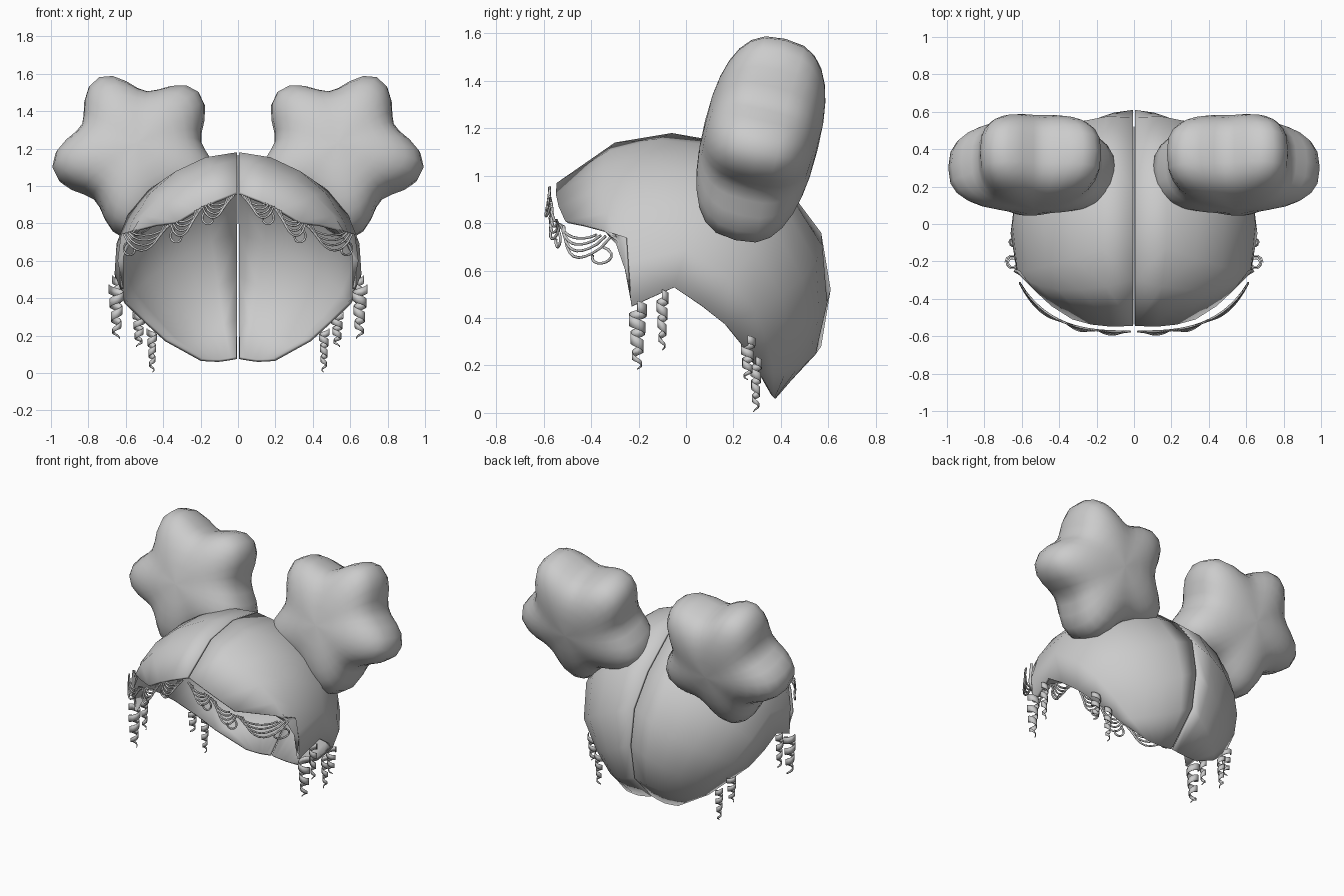
import bpy, math
from mathutils import Vector

if "Cube" in bpy.data.objects:
    bpy.data.objects.remove(bpy.data.objects["Cube"])

HEAD = Vector((0, 0.02, 0.57))
RAD = Vector((0.65, 0.59, 0.61))


def make_object(name, verts, faces, thickness=0.0, angle=50):
    me = bpy.data.meshes.new(name)
    me.from_pydata([tuple(v) for v in verts], [], faces)
    ob = bpy.data.objects.new(name, me)
    bpy.context.collection.objects.link(ob)
    if thickness:
        s = ob.modifiers.new("thickness", 'SOLIDIFY')
        s.thickness = thickness
        s.offset = -1
    m = ob.modifiers.new("mirror", 'MIRROR')
    m.use_mirror_merge = False
    bpy.ops.object.select_all(action='DESELECT')
    ob.select_set(True)
    bpy.context.view_layer.objects.active = ob
    bpy.ops.object.shade_smooth_by_angle(angle=math.radians(angle))
    return ob


def grid_faces(rows, cols, wrap=False):
    n = cols if wrap else cols - 1
    return [(i * cols + j, i * cols + (j + 1) % cols,
             (i + 1) * cols + (j + 1) % cols, (i + 1) * cols + j)
            for i in range(rows - 1) for j in range(n)]


# Hair cap: arcs from the centre parting down to the hairline
def to_unit(p):
    d = Vector(p) - HEAD
    return Vector([d[k] / RAD[k] for k in range(3)])


def arc(a, b, t):
    return a.normalized().slerp(b.normalized(), t) * (a.length * (1 - t) + b.length * t)


parting = [(-.545, .97), (-.30, 1.14), (-.06, 1.18), (.20, 1.135), (.42, .96),
           (.57, .76), (.61, .52), (.57, .28), (.37, .075)]
edge = [(.61, -.25, .74), (.635, -.24, .60), (.63, -.23, .45), (.66, -.05, .53),
        (.645, .07, .45), (.605, .17, .37), (.50, .25, .27), (.39, .31, .17),
        (.20, .37, .065)]
COLS = 6
verts = []
for i, (p, e) in enumerate(zip(parting, edge)):
    a, b = to_unit((.006, *p)), to_unit(e)
    mid = to_unit((.33, -.51, .81)) if i == 0 else arc(a, b, .5) * 1.01
    for j in range(COLS + 1):
        t = 2 * j / COLS
        d = arc(a, mid, t) if t <= 1 else arc(mid, b, t - 1)
        verts.append(HEAD + Vector([d[k] * RAD[k] for k in range(3)]))
make_object("hair_cap", verts, grid_faces(len(edge), COLS + 1), .018)


# Five-lobed puffs, leaning back
def spow(v, p):
    return math.copysign(abs(v) ** p, v)


SEG, RINGS, TILT = 40, 14, math.radians(14)
verts = []
for i in range(RINGS + 1):
    phi = math.pi * min(max(i / RINGS, .002), .998)
    s, c = spow(math.sin(phi), .8), spow(math.cos(phi), .75)
    for j in range(SEG):
        th = 2 * math.pi * j / SEG
        lobe = math.cos(5 * (th - math.radians(62)))
        fat = .012 * max(0, math.cos(th - math.radians(195)))
        r = (.398 + fat) * s + .064 * lobe * s ** 3
        depth = -.245 * c * (1 + .09 * lobe * s ** 3)
        x, v = r * math.cos(th), r * math.sin(th)
        verts.append((.537 + x, .318 + depth * math.cos(TILT) + v * math.sin(TILT),
                      1.172 + v * math.cos(TILT) - depth * math.sin(TILT)))
faces = grid_faces(RINGS + 1, SEG, True)
faces += [tuple(reversed(range(SEG))), tuple(range(RINGS * SEG, (RINGS + 1) * SEG))]
make_object("hair_puff", verts, faces, angle=80)


# Hanging ringlets: tapering spiral ribbons
def ringlet(name, x, y, top, bottom, radius, turns):
    n = int(turns * 10)
    vs = []
    for i in range(n + 1):
        t = i / n
        a = 2 * math.pi * turns * t
        r = radius * (1 - .55 * t)
        w = .5 * (top - bottom) / turns * .6 * min(1, 2.5 * (1 - t) + .1)
        z = top + (bottom - top) * t
        for dz in (w, -w):
            vs.append((x + r * math.cos(a), y + r * math.sin(a), max(z + dz, 0)))
    make_object(name, vs, grid_faces(n + 1, 2), .004)


ringlet("front_ringlet", .65, -.205, .45, .185, .043, 3.5)
ringlet("side_ringlet", .645, -.10, .50, .265, .028, 3.5)
ringlet("back_ringlet", .53, .26, .31, .14, .035, 3)
ringlet("nape_ringlet", .46, .295, .22, .005, .028, 3.7)


# Fine swooping strands along the front hairline
def hairline_z(x):
    pts = [(0, .96), (.18, .895), (.34, .80), (.62, .74)]
    for (x0, z0), (x1, z1) in zip(pts, pts[1:]):
        if x <= x1:
            return z0 + (z1 - z0) * (x - x0) / (x1 - x0)
    return .74


def front_y(x):
    return -.575 * (1 - (x / .70) ** 3) ** .55


cu = bpy.data.curves.new("hairline_strands", 'CURVE')
cu.dimensions = '3D'
cu.bevel_depth = .006
cu.bevel_resolution = 1


def strand(points, out=0.0):
    for side in (-1, 1):
        sp = cu.splines.new('POLY')
        sp.points.add(len(points) - 1)
        for i, (q, (x, z)) in enumerate(zip(sp.points, points)):
            bulge = out * math.sin(math.pi * i / (len(points) - 1))
            q.co = (side * x, front_y(x) - bulge, z, 1)


for x0, x1, sag in ((.02, .19, .085), (.19, .36, .09), (.36, .61, .11)):
    for k in range(4):
        a, b = x0 + .012 * k, x1 - .014 * (3 - k)
        depth = sag * (.3 + .23 * k)
        pts = []
        for i in range(10):
            t = i / 9
            x = a + (b - a) * t
            pts.append((x, hairline_z(x) - depth * math.sin(math.pi * t) ** .7))
        strand(pts, .006 * k)
    # loose curled tip
    cx, cz = x1 - .035, hairline_z(x1) - sag * .75
    strand([(cx + (.042 - .002 * i) * math.cos(1.2 - .42 * i),
             cz + (.042 - .002 * i) * math.sin(1.2 - .42 * i)) for i in range(12)])
ob = bpy.data.objects.new("hairline_strands", cu)
bpy.context.collection.objects.link(ob)
